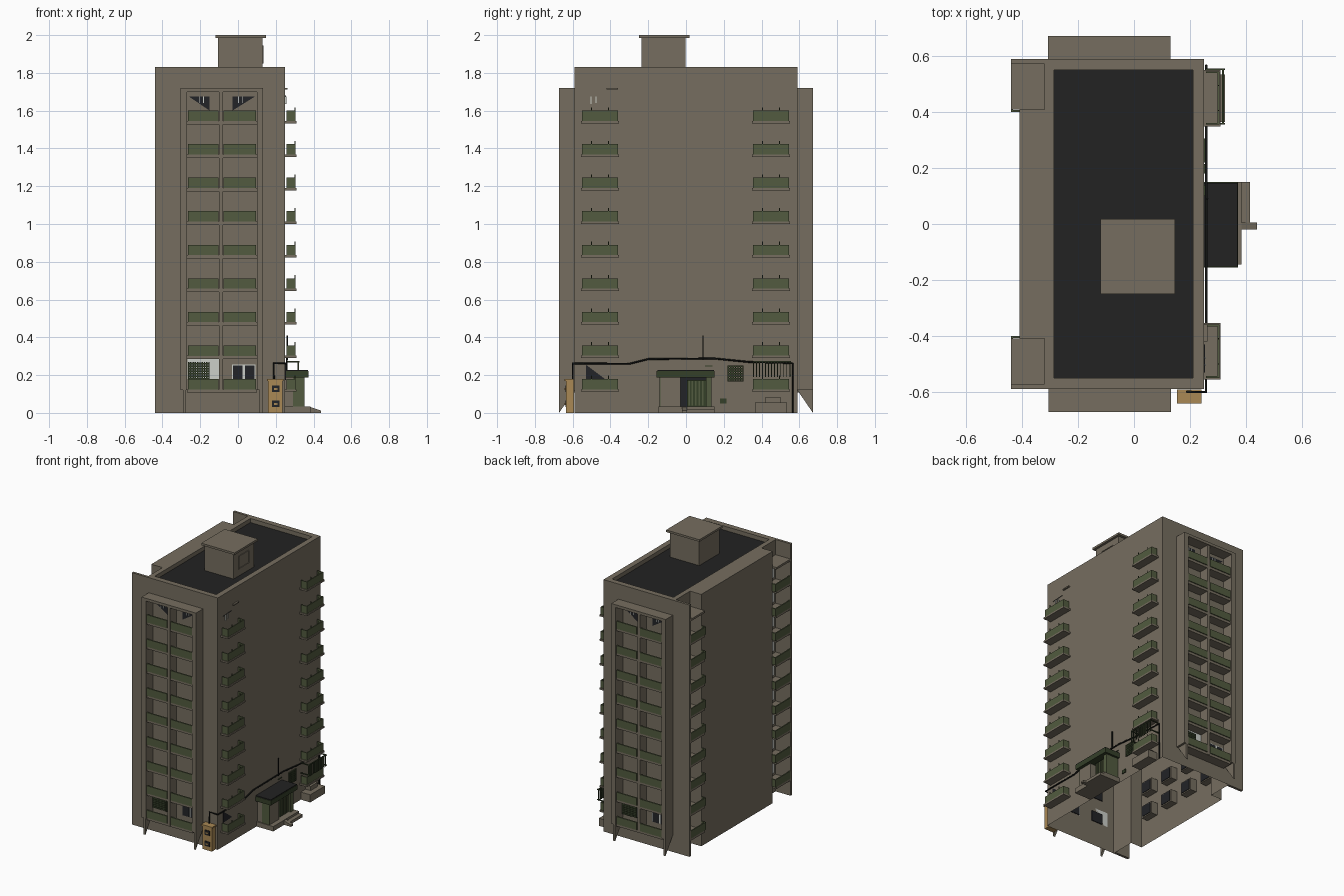
import bpy, bmesh
from mathutils import Vector

if "Cube" in bpy.data.objects:
    bpy.data.objects.remove(bpy.data.objects["Cube"], do_unlink=True)


def material(name, r, g, b):
    m = bpy.data.materials.new(name)
    m.use_nodes = True
    m.diffuse_color = (r, g, b, 1)
    bsdf = next(n for n in m.node_tree.nodes if n.type == 'BSDF_PRINCIPLED')
    bsdf.inputs["Base Color"].default_value = (r, g, b, 1)
    bsdf.inputs["Roughness"].default_value = 0.9
    return m


WALL = material("concrete", .18, .155, .115)
GREEN = material("balcony green", .085, .105, .05)
ROOF = material("roof felt", .016, .016, .016)
YELLOW = material("kiosk yellow", .40, .25, .09)
WHITE = material("window white", .60, .62, .58)
BLACK = material("pipe black", .008, .009, .008)
GLASS = material("dark glass", .016, .017, .02)
LEAF = material("lattice green", .035, .05, .022)


def finish(name, bm, mats):
    me = bpy.data.meshes.new(name)
    bm.to_mesh(me)
    bm.free()
    for m in mats:
        me.materials.append(m)
    ob = bpy.data.objects.new(name, me)
    bpy.context.collection.objects.link(ob)
    return ob


def boxes(name, mat, items, turn=False):
    """One part made of axis-aligned boxes (x0, x1, y0, y1, z0, z1)."""
    bm = bmesh.new()
    for x0, x1, y0, y1, z0, z1 in items:
        for v in bmesh.ops.create_cube(bm, size=1)['verts']:
            x = x1 if v.co.x > 0 else x0
            y = y1 if v.co.y > 0 else y0
            if turn:
                x, y = SHIFT - x, -y
            v.co = (x, y, z1 if v.co.z > 0 else z0)
    return finish(name, bm, [mat])


def prism(name, mat, points, offset, turn=False):
    """A flat polygon extruded along an offset."""
    bm = bmesh.new()
    pts = [Vector((SHIFT - p[0], -p[1], p[2])) if turn else Vector(p) for p in points]
    face = bm.faces.new([bm.verts.new(p) for p in pts])
    off = Vector((-offset[0], -offset[1], offset[2])) if turn else Vector(offset)
    new = bmesh.ops.extrude_face_region(bm, geom=[face], use_keep_orig=True)['geom']
    for v in new:
        if isinstance(v, bmesh.types.BMVert):
            v.co += off
    bmesh.ops.recalc_face_normals(bm, faces=bm.faces)
    return finish(name, bm, [mat])


def pipe(name, points, radius):
    cu = bpy.data.curves.new(name, 'CURVE')
    cu.dimensions = '3D'
    cu.bevel_depth = radius
    cu.bevel_resolution = 1
    cu.use_fill_caps = True
    sp = cu.splines.new('POLY')
    sp.points.add(len(points) - 1)
    for p, co in zip(sp.points, points):
        p.co = (*co, 1)
    cu.materials.append(BLACK)
    ob = bpy.data.objects.new(name, cu)
    bpy.context.collection.objects.link(ob)


SHIFT = -.175          # the back bay is the front bay turned half round
TOP, DECK = 1.83, 1.80
FLOORS = [.125 + .1775 * i for i in range(9)]

# Tower shell, open underneath
outline = [(.25, -.59), (.25, .59), (-.32, .59), (-.32, .41),
           (-.41, .41), (-.41, -.41), (-.32, -.41), (-.32, -.59)]
bm = bmesh.new()
low = [bm.verts.new((x, y, 0)) for x, y in outline]
high = [bm.verts.new((x, y, TOP)) for x, y in outline]
for i in range(len(outline)):
    j = (i + 1) % len(outline)
    bm.faces.new((low[i], low[j], high[j], high[i]))
finish("tower_walls", bm, [WALL])

# Flat roof, parapet and stair head
boxes("roof_deck", ROOF, [(-.29, .22, -.56, .56, DECK - .01, DECK)])
boxes("parapet", WALL, [(.21, .25, -.59, .59, DECK - .01, TOP),
                        (-.32, .21, -.59, -.55, DECK - .01, TOP),
                        (-.32, .21, .55, .59, DECK - .01, TOP),
                        (-.32, -.285, -.55, .55, DECK - .01, TOP),
                        (-.41, -.32, -.41, .41, DECK - .01, TOP)])
boxes("stair_head", WALL, [(-.105, .13, -.235, -.002, DECK, 1.985),
                           (-.12, .147, -.25, .018, 1.985, 2),
                           (.13, .134, -.18, -.06, 1.85, 1.855),
                           (.13, .134, -.18, -.06, 1.94, 1.945),
                           (.13, .134, -.18, -.175, 1.855, 1.94),
                           (.13, .134, -.065, -.06, 1.855, 1.94)])

# End walls with corner balconies behind them
for side, label in ((-1, "front"), (1, "back")):
    def span(a, b):
        return tuple(sorted((side * a, side * b)))
    boxes(label + "_end_wall", WALL, [(-.44, -.32, *span(.572, .59), 0, TOP)])
    boxes(label + "_corner_slabs", WALL,
          [(-.44, -.32, *span(.41, .572), z - .015, z) for z in FLOORS + [1.72]])
    boxes(label + "_corner_rails", GREEN,
          [(-.44, -.432, *span(.40, .572), z, z + .055) for z in FLOORS]
          + [(-.44, -.41, *span(.40, .408), z, z + .055) for z in FLOORS])
    boxes(label + "_corner_windows", WHITE,
          [(-.326, -.32, *span(.44, .55), z + .02, z + .13) for z in FLOORS])

# Projecting balcony bays at both ends
BAYS = [(-.27, -.10), (-.08, .10)]
for turn, label in ((False, "front"), (True, "back")):
    boxes(label + "_bay_frame", WALL,
          [(-.305, -.27, -.672, -.59, .12, 1.72), (.10, .132, -.672, -.59, .12, 1.72),
           (-.10, -.08, -.665, -.59, .11, 1.70), (-.27, .10, -.672, -.59, 1.70, 1.72)]
          + [(-.27, .10, -.662, -.59, z - .018, z) for z in FLOORS], turn)
    boxes(label + "_bay_rails", GREEN,
          [(a + .004, b - .004, -.668, -.658, z, z + .055) for z in FLOORS for a, b in BAYS], turn)
    for x in (-.29, .115):
        prism(label + "_bay_bracket", WALL,
              [(x, -.59, .12), (x, -.672, .12), (x, -.672, 0)], (.016, 0, 0), turn)
    # Upper windows show as half-covered triangles
    prism(label + "_top_window_a", GLASS,
          [(-.26, -.594, 1.675), (-.15, -.594, 1.675), (-.15, -.594, 1.60)], (0, .004, 0), turn)
    prism(label + "_top_window_b", GLASS,
          [(-.03, -.594, 1.675), (.09, -.594, 1.675), (-.03, -.594, 1.60)], (0, .004, 0), turn)
    boxes(label + "_top_window_frames", WHITE,
          [(x, x + .005, -.597, -.59, 1.64, 1.675) for x in (-.205, -.185, .0, .02)], turn)
    # Ground floor windows
    boxes(label + "_light_panel", WHITE,
          [(-.268, -.10, -.596, -.59, .18, .285), (-.032, .092, -.594, -.59, .18, .255)], turn)
    boxes(label + "_low_window", GLASS,
          [(-.027, .025, -.597, -.59, .18, .25), (.038, .087, -.597, -.59, .18, .25)], turn)
    boxes(label + "_lattice", LEAF,
          [(-.265 + .012 * i, -.258 + .012 * i, -.604, -.597, .175, .27) for i in range(10)]
          + [(-.265, -.15, -.604, -.597, .178 + .013 * i, .185 + .013 * i) for i in range(7)], turn)

# Side balconies
for y0, y1, label in ((-.55, -.36, "front"), (.355, .545, "back")):
    boxes(label + "_side_slabs", WALL,
          [(.25, .31, y0 - .006, y1 + .006, z - .012, z) for z in FLOORS])
    boxes(label + "_side_rails", GREEN,
          [b for z in FLOORS for b in ((.298, .305, y0, y1, z, z + .055),
                                       (.258, .298, y0, y0 + .006, z, z + .055),
                                       (.258, .298, y1 - .006, y1, z, z + .055))])
    boxes(label + "_side_posts", LEAF,
          [(.300, .304, y - .002, y + .002, z, z + .072) for z in FLOORS
           for y in (y0 + .05, y0 + .14)])
for z, label in ((1.60, "top"), (.18, "low")):
    tip = .08 if label == "top" else 0
    prism(label + "_side_window", GLASS,
          [(.25, -.53, z + .075 - .08 + tip), (.25, -.53, z + .075), (.25, -.43, z + tip)],
          (.004, 0, 0))
boxes("side_window_frame", WHITE, [(.25, .257, -.505, -.50, 1.635, 1.675),
                                   (.25, .257, -.48, -.475, 1.64, 1.675)])
boxes("side_window_ledge", WALL, [(.25, .262, -.42, -.36, 1.712, 1.72)])

# Cage and step at the back corner, wall lattice and vents
boxes("balcony_cage", LEAF,
      [(.315, .322, .355 + .016 * i, .360 + .016 * i, .19, .275) for i in range(13)]
      + [(.255, .325, y, y + .006, z, z + .007) for y in (.355, .55) for z in (.195, .268)]
      + [(.315, .322, .355, .555, .268, .275)])
boxes("corner_step", WALL, [(.25, .325, .365, .535, 0, .055), (.25, .29, .42, .50, .055, .085)])
boxes("wall_lattice", LEAF,
      [(.25, .258, .22 + .013 * i, .227 + .013 * i, .165, .25) for i in range(7)]
      + [(.25, .258, .22, .305, .165 + .013 * i, .172 + .013 * i) for i in range(7)])
boxes("wall_vents", LEAF, [(.25, .256, .18, .215, .05, .075), (.25, .256, .10, .14, .245, .25)])

# Entrance porch
boxes("porch_wall", WALL, [(.25, .35, -.135, -.03, .035, .19)])
boxes("porch_side", GREEN, [(.29, .352, -.14, -.135, .035, .19), (.25, .35, .125, .135, .035, .19),
                            (.335, .35, .105, .125, .035, .19)])
boxes("porch_recess", GLASS, [(.25, .28, -.03, .125, .035, .19)])
boxes("porch_door", LEAF, [(.28, .335, .005, .105, .035, .175)])
boxes("porch_door_bars", GREEN,
      [(.335, .34, .012 + .018 * i, .02 + .018 * i, .04, .17) for i in range(5)])
boxes("porch_canopy", LEAF, [(.25, .372, -.155, .15, .188, .222)])
boxes("canopy_top", ROOF, [(.25, .37, -.152, .147, .222, .228)])
boxes("porch_steps", WALL, [(.25, .385, -.145, .15, 0, .035), (.385, .415, 0, .15, 0, .02)])
prism("porch_ramp", WALL, [(.385, -.02, 0), (.385, -.02, .03), (.44, -.02, .012), (.44, -.02, 0)],
      (0, .025, 0))

# Service pipe and mast
pipe("service_pipe", [(.19, -.60, .17), (.19, -.60, .262), (.258, -.60, .262), (.258, -.30, .26),
                      (.258, -.20, .285), (.258, .15, .288), (.258, .33, .27),
                      (.258, .565, .262), (.258, .565, 0)], .005)
pipe("mast", [(.262, .09, .28), (.262, .09, .41)], .004)

# Yellow kiosk
boxes("kiosk", YELLOW, [(.16, .235, -.635, -.592, 0, .17), (.154, .241, -.642, -.592, .17, .18)])
boxes("kiosk_windows", GLASS, [(.18, .22, -.639, -.63, z, z + .035) for z in (.03, .11)])
boxes("kiosk_bars", YELLOW, [(.19, .21, -.642, -.63, z, z + .01) for z in (.042, .122)])

# Window boxes on the inside of the far walls
ROWS = FLOORS[:2]
boxes("inner_window_boxes", WALL,
      [(-.41, -.36, y - .05, y + .05, z + .05, z + .14) for z in ROWS for y in (-.3, -.1, .1, .3)])
boxes("inner_window_glass", GLASS,
      [(-.36, -.356, y - .04, y + .04, z + .058, z + .132) for z in ROWS for y in (-.3, -.1, .1, .3)]
      + [(x, x + .09, -.589, -.583, z + .055, z + .13) for z in ROWS for x in (-.22, -.02)])
